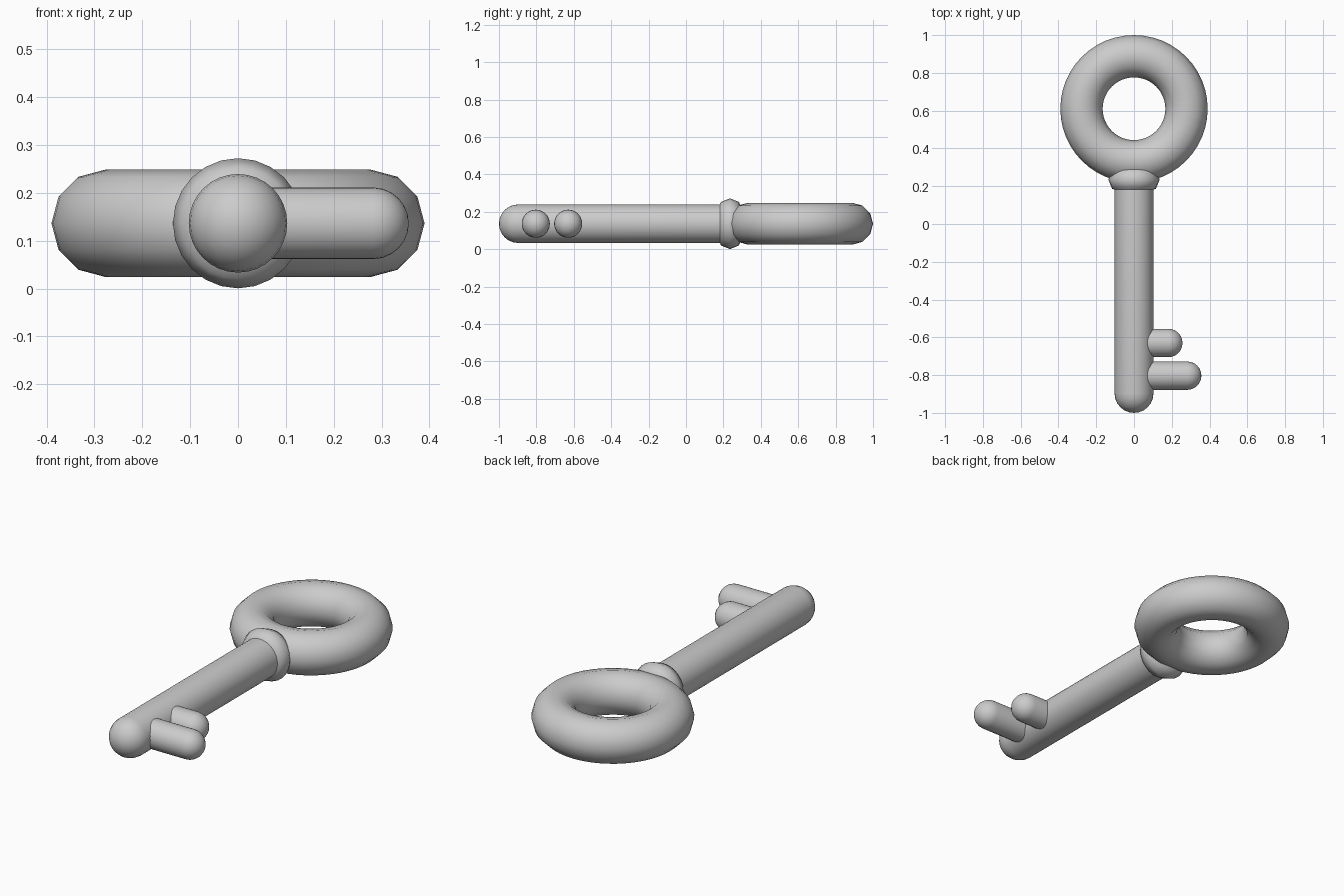
import bpy, bmesh
from math import sin, cos, pi, radians
from mathutils import Vector

if "Cube" in bpy.data.objects:
    bpy.data.objects.remove(bpy.data.objects["Cube"])

Z = 0.1365  # height of the key's mid plane


def lathe(name, profile, origin, axis, segs=32, closed=False):
    """Revolve (radius, distance) points around an axis starting at origin."""
    bm = bmesh.new()
    rot = Vector((0, 0, 1)).rotation_difference(Vector(axis)).to_matrix()
    rings = []
    for r, d in profile:
        count = 1 if r < 1e-6 else segs
        rings.append([bm.verts.new(rot @ Vector((r * cos(2 * pi * i / segs),
                      r * sin(2 * pi * i / segs), d)) + Vector(origin))
                      for i in range(count)])
    pairs = list(zip(rings, rings[1:]))
    if closed:
        pairs.append((rings[-1], rings[0]))
    for a, b in pairs:
        for i in range(segs):
            j = (i + 1) % segs
            quad = [a[i % len(a)], a[j % len(a)], b[j % len(b)], b[i % len(b)]]
            bm.faces.new(list(dict.fromkeys(quad)))
    bmesh.ops.recalc_face_normals(bm, faces=bm.faces)
    mesh = bpy.data.meshes.new(name)
    bm.to_mesh(mesh)
    bm.free()
    obj = bpy.data.objects.new(name, mesh)
    bpy.context.collection.objects.link(obj)
    bpy.context.view_layer.objects.active = obj
    obj.select_set(True)
    bpy.ops.object.shade_smooth_by_angle(angle=radians(50))
    obj.select_set(False)
    return obj


def rod(name, r, length, origin, axis, steps=6):
    """Rod with a flat start and a domed tip."""
    dome = [(r * cos(pi / 2 * k / steps), length - r + r * sin(pi / 2 * k / steps))
            for k in range(steps)]
    return lathe(name, [(0, 0), (r, 0)] + dome + [(0, length)], origin, axis)


def ring(name, major, minor, tube_segs, origin, axis, segs):
    pts = [(major + minor * cos(2 * pi * k / tube_segs),
            minor * sin(2 * pi * k / tube_segs)) for k in range(tube_segs)]
    return lathe(name, pts, origin, axis, segs, closed=True)


# Bow: the round handle
ring("bow", 0.278, 0.112, 12, (0, 0.61, Z), (0, 0, 1), 48)

# Shaft with domed tip, running forward from inside the collar
rod("shaft", 0.103, 1.25, (0, 0.25, Z), (0, -1, 0))

# Collar between shaft and bow
ring("collar", 0.068, 0.068, 8, (0, 0.235, Z), (0, 1, 0), 24)

# Two bits of different length near the tip
for name, y, tip in (("long_bit", -0.803, 0.357), ("short_bit", -0.63, 0.257)):
    rod(name, 0.075, tip, (0, y, Z), (1, 0, 0))
